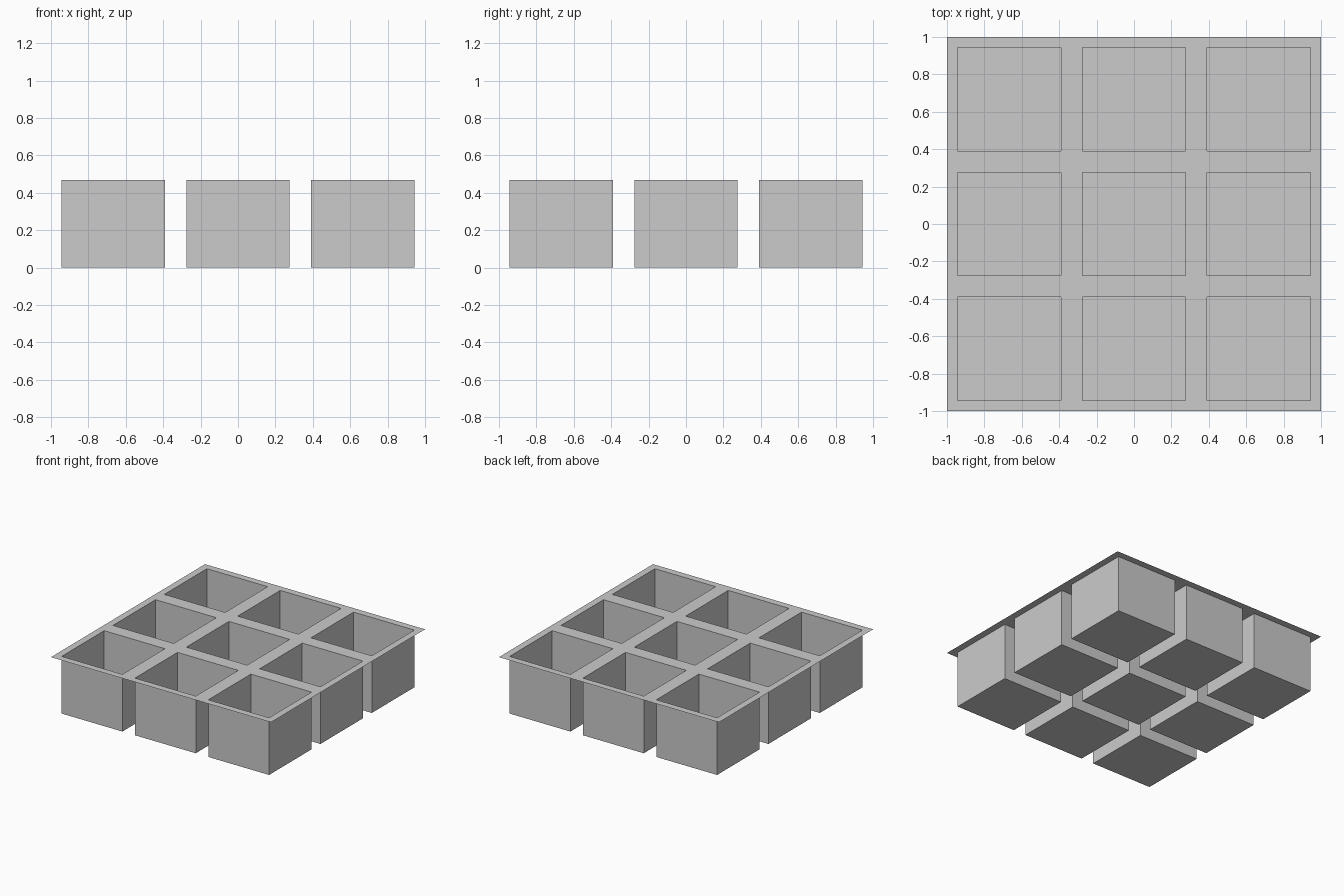
import bpy, bmesh

if "Cube" in bpy.data.objects:
    bpy.data.objects.remove(bpy.data.objects["Cube"])

HEIGHT = 0.47   # depth of the pockets
RIM = 0.057     # inset of each pocket inside its grid cell

bm = bmesh.new()

# Thin top sheet divided into 3 x 3 cells
bmesh.ops.create_grid(bm, x_segments=3, y_segments=3, size=1.0)
bmesh.ops.translate(bm, verts=bm.verts[:], vec=(0, 0, HEIGHT))
cells = bm.faces[:]

# Rim around each cell
bmesh.ops.inset_individual(bm, faces=cells, thickness=RIM, use_even_offset=True)

# Push every cell down to form an open pocket
pockets = bmesh.ops.extrude_discrete_faces(bm, faces=cells)["faces"]
floor_verts = list({v for f in pockets for v in f.verts})
bmesh.ops.translate(bm, verts=floor_verts, vec=(0, 0, -HEIGHT))

mesh = bpy.data.meshes.new("compartment_tray")
bm.to_mesh(mesh)
bm.free()
tray = bpy.data.objects.new("compartment_tray", mesh)
bpy.context.collection.objects.link(tray)
